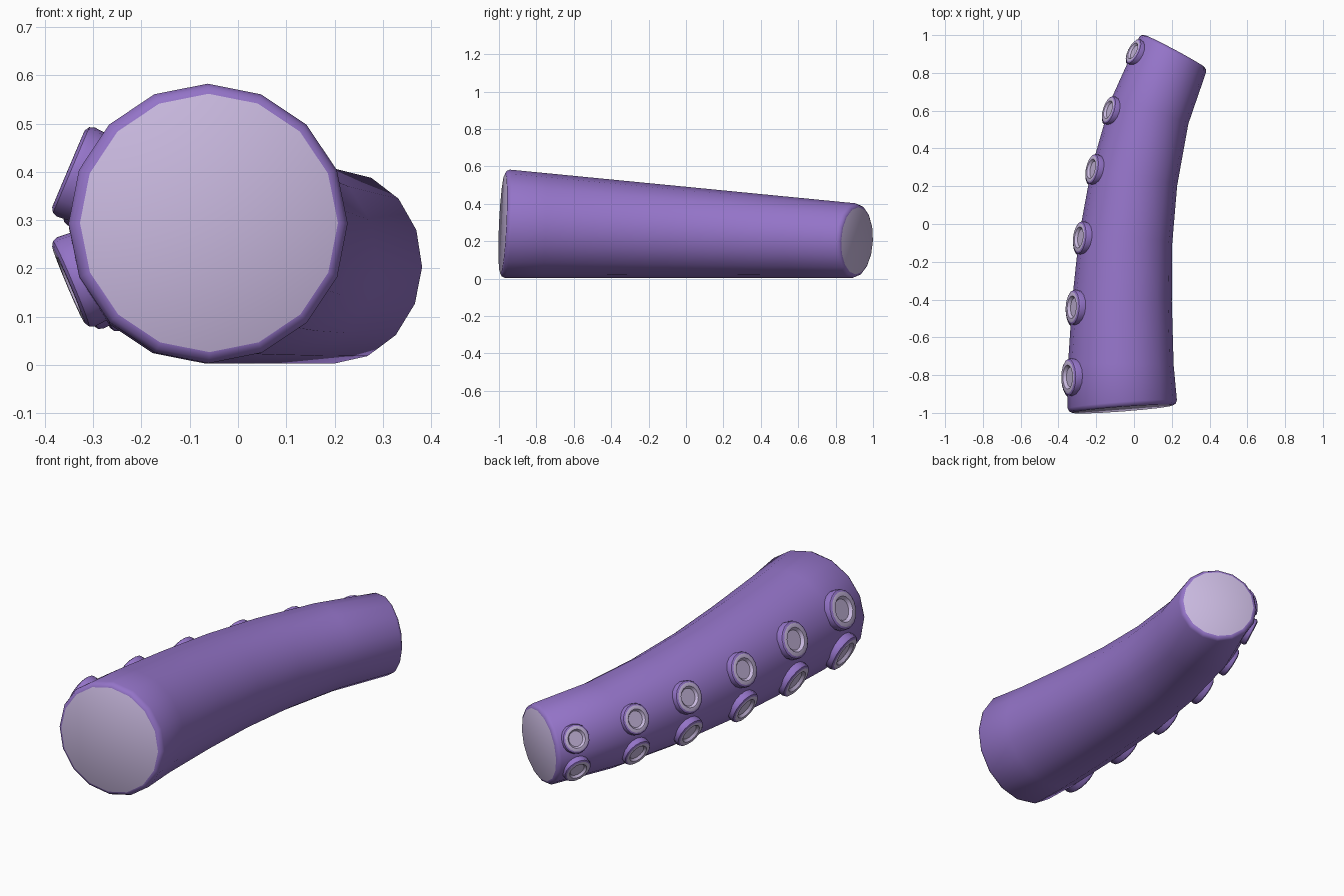
import bpy, bmesh, math
from mathutils import Vector

if "Cube" in bpy.data.objects:
    bpy.data.objects.remove(bpy.data.objects["Cube"])

def material(name, col):
    m = bpy.data.materials.new(name)
    m.diffuse_color = (*col, 1)
    m.use_nodes = True
    m.node_tree.nodes["Principled BSDF"].inputs["Base Color"].default_value = m.diffuse_color
    return m

purple = material("purple skin", (0.296, 0.174, 0.578))
lavender = material("pale lavender", (0.578, 0.479, 0.73))

# Centre line seen from above; radius tapers along it
PATH = [(-0.062, -0.955), (-0.070, -0.75), (-0.063, -0.40), (-0.044, -0.08),
        (0.001, 0.247), (0.083, 0.595), (0.205, 0.897)]
Y0, Y1 = PATH[0][1], PATH[-1][1]

def radius(y):
    return 0.29 + (0.2 - 0.29) * (y - Y0) / (Y1 - Y0)

CENTRES = [Vector((x, y, radius(y) + 0.003)) for x, y in PATH]
TANGENTS = [(CENTRES[min(i + 1, 6)] - CENTRES[max(i - 1, 0)]).normalized() for i in range(7)]
TANGENTS[0] = Vector((-0.075, 1, -0.047)).normalized()
TANGENTS[-1] = Vector((0.47, 0.88, -0.045)).normalized()

def frame(t):
    side = t.cross(Vector((0, 0, 1))).normalized()
    return side, side.cross(t).normalized()

def loft(bm, rings, mat_of):
    """Bridge vertex rings and cap both ends; mat_of gives the material per band."""
    loops = [[bm.verts.new(p) for p in ring] for ring in rings]
    n = len(loops[0])
    for k, (a, b) in enumerate(zip(loops, loops[1:])):
        for i in range(n):
            f = bm.faces.new((a[i], a[(i + 1) % n], b[(i + 1) % n], b[i]))
            f.material_index = mat_of(k)
    bm.faces.new(loops[0][::-1]).material_index = mat_of(-1)
    bm.faces.new(loops[-1]).material_index = mat_of(len(rings) - 1)

def circle(c, u, v, r, n):
    return [c + (u * math.cos(a) + v * math.sin(a)) * r
            for a in (2 * math.pi * i / n for i in range(n))]

def finish(bm, name):
    bmesh.ops.recalc_face_normals(bm, faces=bm.faces)
    me = bpy.data.meshes.new(name)
    bm.to_mesh(me)
    bm.free()
    me.materials.append(purple)
    me.materials.append(lavender)
    ob = bpy.data.objects.new(name, me)
    bpy.context.collection.objects.link(ob)
    bpy.ops.object.select_all(action='DESELECT')
    ob.select_set(True)
    bpy.context.view_layer.objects.active = ob
    bpy.ops.object.shade_smooth_by_angle(angle=math.radians(35))
    return ob

# Arm: tapered curved tube with rounded cut ends
def tube_ring(i, out=0.0, inset=0.0):
    t = TANGENTS[i]
    u, v = frame(t)
    return circle(CENTRES[i] + t * out, u, v, radius(PATH[i][1]) - inset, 16)

bm = bmesh.new()
rings = [tube_ring(0, -0.025, 0.022), tube_ring(0, -0.017, 0.008)]
rings += [tube_ring(i) for i in range(7)]
rings += [tube_ring(6, 0.013, 0.007), tube_ring(6, 0.02, 0.02)]
last = len(rings) - 1
loft(bm, rings, lambda k: 1 if k in (-1, last) else 0)
finish(bm, "tentacle_arm")

# Suckers: two rows of cupped discs along the left side
PROFILE = [(0.95, -0.05), (1.0, 0.008), (0.96, 0.019), (0.86, 0.025),
           (0.64, 0.025), (0.52, 0.010)]

def sample(y):
    for i in range(6):
        if y <= PATH[i + 1][1] or i == 5:
            f = (y - PATH[i][1]) / (PATH[i + 1][1] - PATH[i][1])
            return (CENTRES[i].lerp(CENTRES[i + 1], f),
                    TANGENTS[i].lerp(TANGENTS[i + 1], f).normalized())

for row, sign in (("upper", 1), ("lower", -1)):
    for j, y in enumerate((-0.81, -0.455, -0.10, 0.245, 0.54, 0.825)):
        c, t = sample(y)
        side, up = frame(t)
        a = math.radians(23)
        normal = -side * math.cos(a) + up * math.sin(a) * sign
        r, R = radius(y), 0.355 * radius(y)
        v = normal.cross(t)
        bm = bmesh.new()
        s = r / 0.28
        loft(bm, [circle(c + normal * (r + h * s), t, v, k * R, 16) for k, h in PROFILE],
             lambda k: 1 if k >= 3 else 0)
        finish(bm, f"sucker_{row}_{j + 1}")
